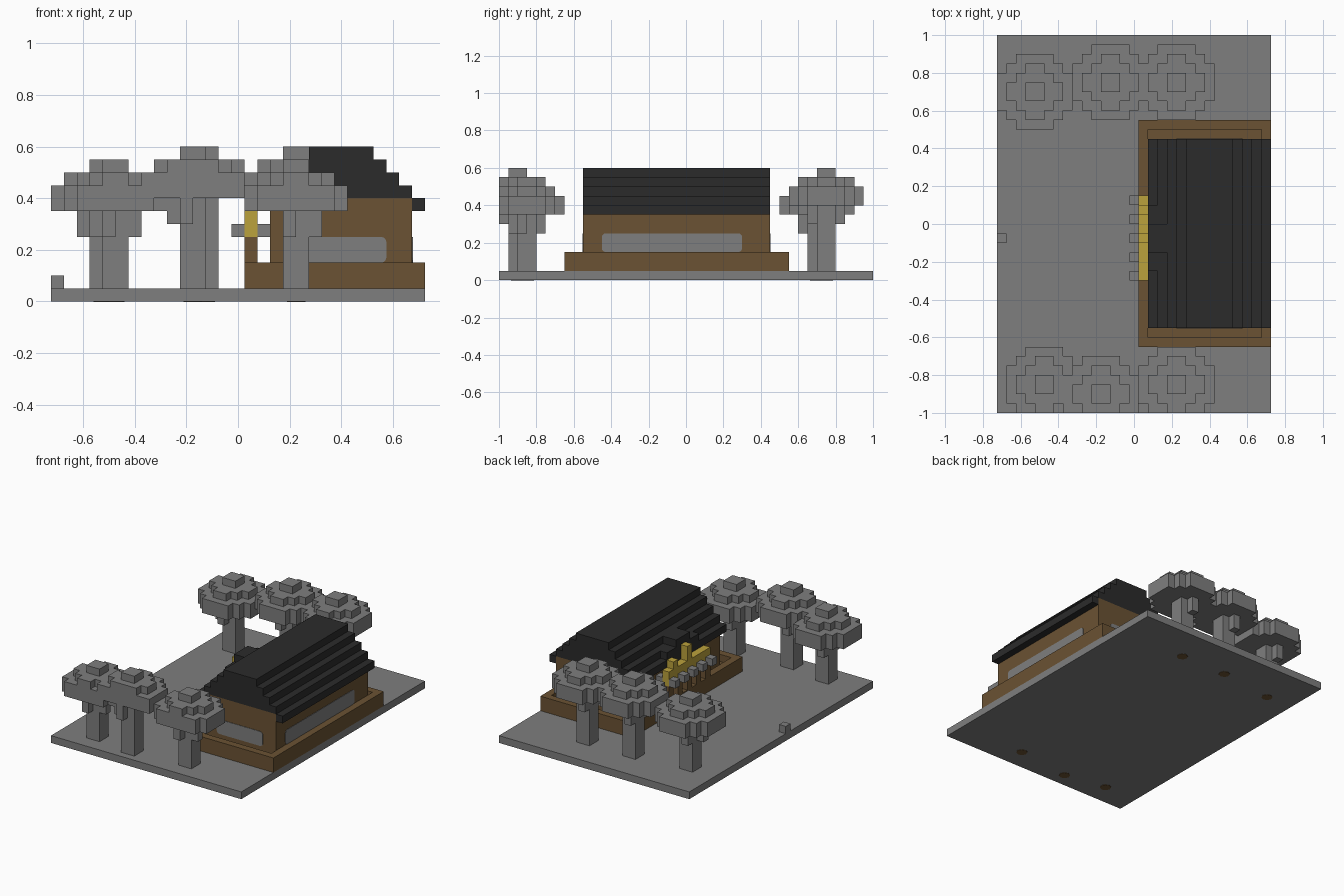
import bpy, bmesh
from mathutils import Vector

cube = bpy.data.objects.get("Cube")
if cube:
    bpy.data.objects.remove(cube, do_unlink=True)

U = 0.05  # block size


def material(name, rgb):
    m = bpy.data.materials.new(name)
    m.use_nodes = True
    m.diffuse_color = (*rgb, 1)
    m.node_tree.nodes["Principled BSDF"].inputs["Base Color"].default_value = (*rgb, 1)
    return m


GREY = material("stone grey", (0.21, 0.21, 0.21))
BROWN = material("wood brown", (0.145, 0.085, 0.033))
BLACK = material("roof black", (0.024, 0.024, 0.024))
YELLOW = material("gold yellow", (0.5, 0.36, 0.045))


def finish(name, bm, mat):
    mesh = bpy.data.meshes.new(name)
    bm.to_mesh(mesh)
    bm.free()
    mesh.materials.append(mat)
    obj = bpy.data.objects.new(name, mesh)
    bpy.context.collection.objects.link(obj)
    return obj


def add_box(bm, x0, x1, y0, y1, z0, z1):
    y0, y1 = max(y0, -1), min(y1, 1)
    verts = bmesh.ops.create_cube(bm, size=1)["verts"]
    bmesh.ops.scale(bm, vec=(x1 - x0, y1 - y0, z1 - z0), verts=verts)
    bmesh.ops.translate(bm, vec=((x0 + x1) / 2, (y0 + y1) / 2, (z0 + z1) / 2), verts=verts)


def boxes(name, mat, *extents):
    bm = bmesh.new()
    for e in extents:
        add_box(bm, *e)
    return finish(name, bm, mat)


def window(name, axis, extents, radius=0.02):
    """Thin plate with rounded corners facing along the given axis."""
    bm = bmesh.new()
    add_box(bm, *extents)
    edges = [e for e in bm.edges
             if abs((e.verts[0].co - e.verts[1].co).normalized()[axis]) > 0.9]
    bmesh.ops.bevel(bm, geom=edges, offset=radius, segments=3, profile=0.5, affect='EDGES')
    finish(name, bm, GREY)


# Ground slab and marker block
boxes("ground", GREY, (-0.725, 0.725, -1, 1, 0, U))
boxes("marker_block", GREY, (-0.725, -0.675, -0.1, -0.05, U, 2 * U))

# House platform with raised rim
X0, X1, Y0, Y1 = 0.025, 0.725, -0.65, 0.55
boxes("platform", BROWN, (X0, X1, Y0, Y1, U, 2 * U))
boxes("platform_rim", BROWN,
      (X0, X0 + U, Y0, Y1, 2 * U, 3 * U), (X1 - U, X1, Y0, Y1, 2 * U, 3 * U),
      (X0 + U, X1 - U, Y0, Y0 + U, 2 * U, 3 * U), (X0 + U, X1 - U, Y1 - U, Y1, 2 * U, 3 * U))

# House body with windows
boxes("walls", BROWN, (0.125, 0.675, -0.55, 0.45, 2 * U, 8 * U))
window("long_window", 0, (0.674, 0.678, -0.45, 0.3, 0.15, 0.25))
window("front_window", 1, (0.225, 0.575, -0.553, -0.549, 0.15, 0.25))
window("back_window", 1, (0.225, 0.575, 0.449, 0.453, 0.15, 0.25))

# Stepped roof with eaves and a small gable over the entrance
steps = [(0.125 + i * U, 0.675 - i * U, -0.55, 0.45, (8 + i) * U, (9 + i) * U) for i in range(4)]
boxes("roof", BLACK, *steps)
boxes("eaves", BLACK, (0.075, 0.125, -0.55, 0.45, 7 * U, 8 * U),
      (0.675, 0.725, -0.55, 0.45, 7 * U, 8 * U))
boxes("entrance_gable", BLACK, (0.075, 0.175, -0.25, 0.1, 8 * U, 9 * U),
      (0.075, 0.225, -0.15, 0, 9 * U, 10 * U))

# Golden entrance beam on posts, with blocks passing through it
rows = [0.1 - 0.1 * i for i in range(5)]
boxes("entrance_beam", YELLOW, (0.025, 0.075, -0.3, 0.15, 5 * U, 7 * U))
boxes("beam_ornaments", YELLOW, (0.025, 0.075, -0.1, -0.05, 7 * U, 9 * U),
      (0.025, 0.075, 0.05, 0.1, 7 * U, 8 * U))
boxes("entrance_posts", BROWN, *[(0.025, 0.075, y, y + U, 3 * U, 5 * U) for y in rows])
boxes("beam_blocks", GREY, *[(x, x + U, y, y + U, 5 * U, 6 * U)
                             for y in rows for x in (-0.025, 0.075)])


def disc(bm, cx, cy, width, z0, z1):
    """Blocky round layer made of crossing boxes."""
    n = round(width / U / 2)
    inner = n // 2
    for i in range(inner, n + 1):
        a, b = i * U, (n + inner - i) * U
        add_box(bm, cx - a, cx + a, cy - b, cy + b, z0, z1)


def tree(name, cx, cy, top, side):
    r = U
    boxes(name + "_trunk", GREY, (cx - r, cx + r, cy - r, cy + r, U, top - 0.1))
    bm = bmesh.new()
    add_box(bm, cx - r, cx + r, cy - r, cy + r, top - U, top)
    disc(bm, cx, cy, 0.3, top - 2 * U, top - U)
    disc(bm, cx, cy, 0.4, top - 4 * U, top - 2 * U)
    # Hanging leaf blocks beside the trunk
    low = top - 6 * U
    for s in (-1, 1):
        y = cy + s * 1.5 * U
        add_box(bm, cx - U, cx, y - U / 2, y + U / 2, low, top - 4 * U)
    if side:
        x = cx + side * 1.5 * U
        add_box(bm, x - U / 2, x + U / 2, cy - U, cy, low, top - 4 * U)
    finish(name + "_leaves", bm, GREY)
    # Root plate under the ground slab
    bm = bmesh.new()
    bmesh.ops.create_cone(bm, cap_ends=True, segments=8, radius1=0.036, radius2=0.036, depth=0.004)
    bmesh.ops.translate(bm, vec=Vector((cx, cy, 0)), verts=bm.verts)
    finish(name + "_root", bm, BROWN)


# Two rows of trees
tree("front_left_tree", 0.225, -0.85, 0.55, 1)
tree("front_middle_tree", -0.175, -0.9, 0.6, -1)
tree("front_right_tree", -0.475, -0.85, 0.55, 1)
tree("back_left_tree", 0.225, 0.75, 0.6, 0)
tree("back_middle_tree", -0.125, 0.75, 0.6, 0)
tree("back_right_tree", -0.525, 0.7, 0.55, -1)
